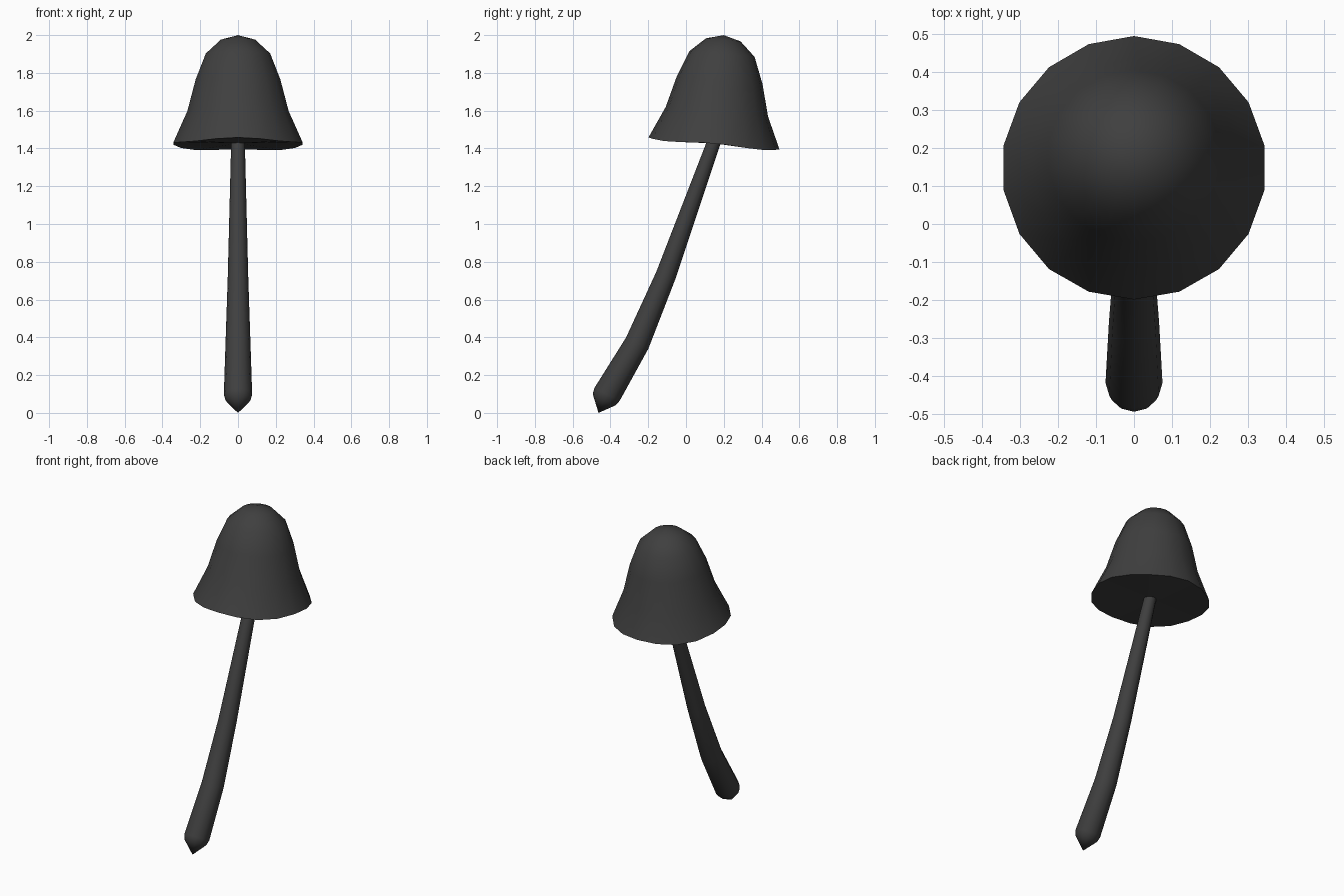
import bpy, bmesh, math
from mathutils import Vector

if "Cube" in bpy.data.objects:
    bpy.data.objects.remove(bpy.data.objects["Cube"])

mat = bpy.data.materials.new("dark_grey")
mat.diffuse_color = (0.05, 0.05, 0.05, 1)
mat.use_nodes = True
mat.node_tree.nodes["Principled BSDF"].inputs["Base Color"].default_value = mat.diffuse_color


def tube(name, sides, stations, start_tip, end_tip, wave=0.0):
    """Skin rings (centre, axis, radius) and close both ends with a fan to a tip."""
    bm = bmesh.new()
    rings = []
    for i, (c, axis, r) in enumerate(stations):
        axis = axis.normalized()
        u = Vector((1, 0, 0))
        v = axis.cross(u)
        ring = []
        for k in range(sides):
            a = 2 * math.pi * k / sides + math.pi / 2
            p = c + r * (math.cos(a) * u + math.sin(a) * v)
            if i == 0:
                p -= axis * wave * math.sin(2 * a) ** 2
            ring.append(bm.verts.new(p))
        rings.append(ring)
    tips = [bm.verts.new(start_tip), bm.verts.new(end_tip)]
    for k in range(sides):
        n = (k + 1) % sides
        for a, b in zip(rings, rings[1:]):
            bm.faces.new((a[k], a[n], b[n], b[k]))
        bm.faces.new((tips[0], rings[0][n], rings[0][k]))
        bm.faces.new((tips[1], rings[-1][k], rings[-1][n]))
    bmesh.ops.recalc_face_normals(bm, faces=bm.faces)
    me = bpy.data.meshes.new(name)
    bm.to_mesh(me)
    bm.free()
    ob = bpy.data.objects.new(name, me)
    bpy.context.collection.objects.link(ob)
    me.materials.append(mat)
    bpy.ops.object.select_all(action='DESELECT')
    ob.select_set(True)
    bpy.context.view_layer.objects.active = ob
    bpy.ops.object.shade_smooth_by_angle(angle=math.radians(60))
    return ob


# Bell-shaped cap, tipped slightly towards the back
base = Vector((0, 0.148, 1.427))
axis = Vector((0, 0.09, 0.996)).normalized()
profile = [(0, 0.348), (0.168, 0.272), (0.335, 0.228), (0.475, 0.173), (0.55, 0.092)]
tube("cap", 18, [(base + axis * h, axis, r) for h, r in profile],
     base, base + axis * 0.575, wave=0.012)

# Curved, tapering stem with a pointed foot
path = [(-0.434, 0.070, 0.067), (-0.418, 0.098, 0.075), (-0.258, 0.370, 0.066),
        (-0.107, 0.727, 0.054), (0.150, 1.440, 0.036)]
pts = [Vector((0, y, z)) for y, z, r in path]
stations = []
for i, p in enumerate(pts):
    d = pts[min(i + 1, len(pts) - 1)] - pts[max(i - 1, 0)]
    if i < 2:
        d = Vector((0, 0.45, 0.89))
    stations.append((p, d, path[i][2]))
tube("stem", 12, stations, Vector((0, -0.463, 0)), pts[-1])
